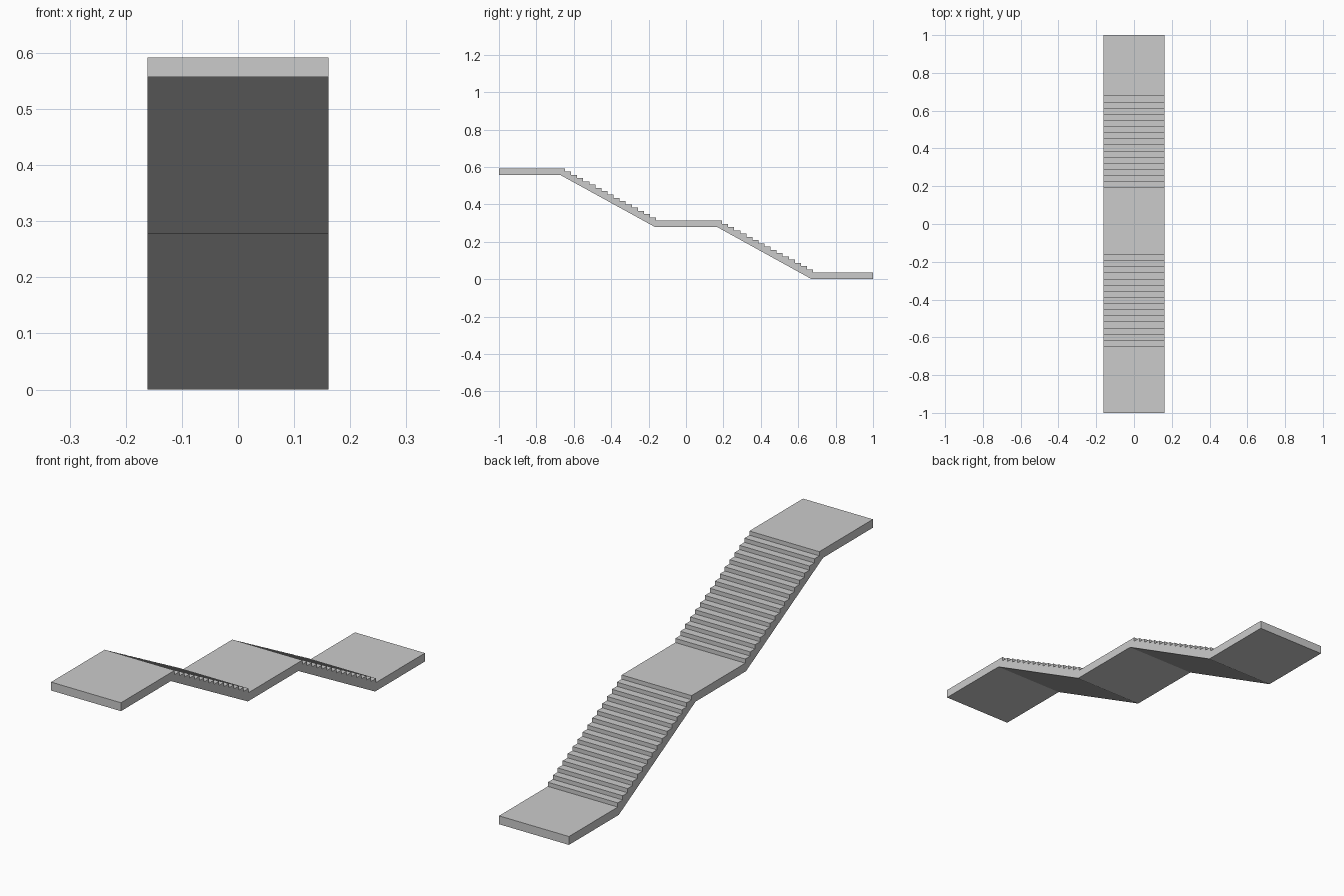
import bpy, bmesh

if "Cube" in bpy.data.objects:
    bpy.data.objects.remove(bpy.data.objects["Cube"])

HALF_W = 0.161     # half width in x
THICK = 0.035      # landing thickness
RISE = 0.2785      # height of one flight
RISERS = 16


def treads(y0, y1, z_top):
    """Stepped top edge descending from (y0, z_top) to (y1, z_top - RISE)."""
    run, drop = (y1 - y0) / (RISERS - 1), RISE / RISERS
    pts = []
    for i in range(RISERS):
        y = y0 + i * run
        pts += [(y, z_top - i * drop), (y, z_top - (i + 1) * drop)]
    return pts


# Side profile: stepped top from high landing to low landing, then soffit back
top = 2 * RISE + THICK
profile = [(-1, top)]
profile += treads(-0.647, -0.160, top)
profile += treads(0.193, 0.679, top - RISE)
profile += [(1, THICK), (1, 0), (0.672, 0), (0.167, RISE),
            (-0.165, RISE), (-0.672, 2 * RISE), (-1, 2 * RISE)]

# Extrude the profile across the width
bm = bmesh.new()
face = bm.faces.new([bm.verts.new((-HALF_W, y, z)) for y, z in profile])
ext = bmesh.ops.extrude_face_region(bm, geom=[face])
verts = [g for g in ext["geom"] if isinstance(g, bmesh.types.BMVert)]
bmesh.ops.translate(bm, verts=verts, vec=(2 * HALF_W, 0, 0))
bmesh.ops.recalc_face_normals(bm, faces=bm.faces)
mesh = bpy.data.meshes.new("staircase")
bm.to_mesh(mesh)
bm.free()
bpy.context.collection.objects.link(bpy.data.objects.new("staircase", mesh))
